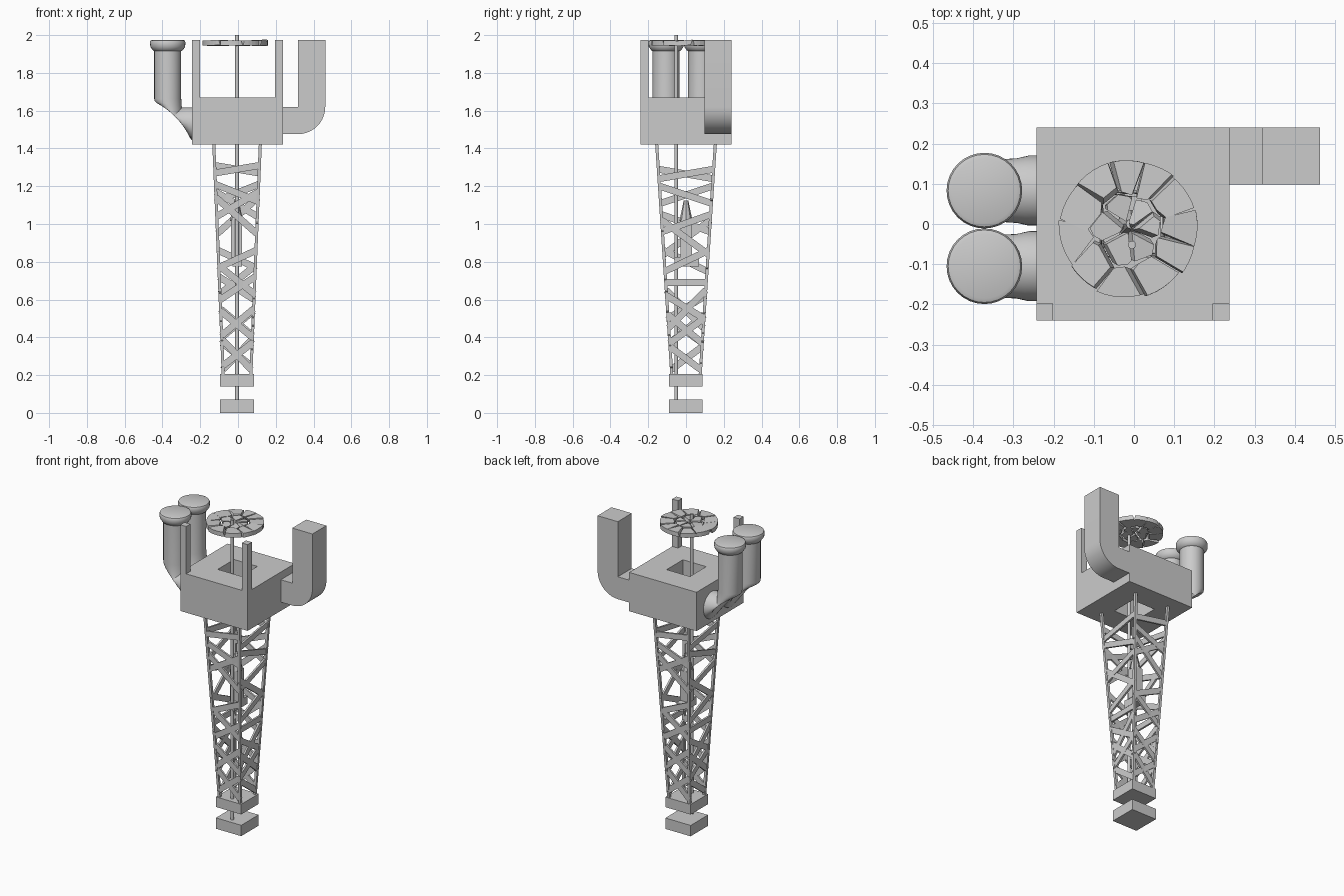
import bpy, bmesh, math, random
from mathutils import Vector, Matrix

cube = bpy.data.objects.get("Cube")
if cube:
    bpy.data.objects.remove(cube)

grey = bpy.data.materials.new("plain grey")
grey.use_nodes = True
grey.diffuse_color = (0.6, 0.6, 0.6, 1)
grey.node_tree.nodes["Principled BSDF"].inputs["Base Color"].default_value = (0.6, 0.6, 0.6, 1)


def finish(bm, name, smooth=False):
    bmesh.ops.recalc_face_normals(bm, faces=bm.faces)
    me = bpy.data.meshes.new(name)
    bm.to_mesh(me)
    bm.free()
    ob = bpy.data.objects.new(name, me)
    bpy.context.collection.objects.link(ob)
    me.materials.append(grey)
    if smooth:
        bpy.ops.object.select_all(action='DESELECT')
        ob.select_set(True)
        bpy.context.view_layer.objects.active = ob
        bpy.ops.object.shade_smooth_by_angle(angle=math.radians(35))
    return ob


def add_box(bm, lo, hi):
    lo, hi = Vector(lo), Vector(hi)
    m = Matrix.Translation((lo + hi) / 2) @ Matrix.Diagonal((*(hi - lo), 1))
    bmesh.ops.create_cube(bm, size=1, matrix=m)


def box(name, lo, hi):
    bm = bmesh.new()
    add_box(bm, lo, hi)
    return finish(bm, name)


def add_beam(bm, a, b, normal, width, thick):
    """Flat bar from a to b whose broad side faces the normal."""
    a, b = Vector(a), Vector(b)
    d = (b - a).normalized()
    n = (Vector(normal) - d * d.dot(Vector(normal))).normalized()
    s = n.cross(d)
    rot = Matrix((s, n, d)).transposed().to_4x4()
    m = Matrix.Translation((a + b) / 2) @ rot @ Matrix.Diagonal((width, thick, (b - a).length, 1))
    bmesh.ops.create_cube(bm, size=1, matrix=m)


def sweep(bm, rings, n=32):
    """Skin circles given as (centre, tilt about y, radius) and cap the ends."""
    loops = []
    for c, tilt, r in rings:
        u = Vector((math.cos(tilt), 0, -math.sin(tilt)))
        v = Vector((0, 1, 0))
        loops.append([bm.verts.new(Vector(c) + r * (u * math.cos(t) + v * math.sin(t)))
                      for t in (2 * math.pi * i / n for i in range(n))])
    for p, q in zip(loops, loops[1:]):
        for i in range(n):
            bm.faces.new((p[i], p[(i + 1) % n], q[(i + 1) % n], q[i]))
    bm.faces.new(loops[0])
    bm.faces.new(loops[-1])


CX = -0.003

# Footing blocks
box("lower_base_block", (-0.094, -0.09, 0), (0.086, 0.087, 0.07))
box("upper_base_block", (-0.094, -0.09, 0.14), (0.086, 0.087, 0.205))

# Top housing: square frame with a shaft through the middle
bm = bmesh.new()
corner = [(-1, -1), (1, -1), (1, 1), (-1, 1)]
grid = [[[bm.verts.new((CX + x * h, y * h, z)) for x, y in corner]
         for z in (1.42, 1.67)] for h in (0.24, 0.083)]
(ob_, ot), (ib, it) = grid
for i in range(4):
    j = (i + 1) % 4
    for a, b in ((ob_, ot), (ot, it), (it, ib), (ib, ob_)):
        bm.faces.new((a[i], a[j], b[j], b[i]))
finish(bm, "top_housing")

# Front corner posts
for side, name in ((-1, "right_post"), (1, "left_post")):
    xs = sorted((CX + side * 0.24, CX + side * 0.198))
    box(name, (xs[0], -0.24, 1.66), (xs[1], -0.198, 1.975))

# Square duct with a rounded outer elbow
arc = [(0.318 + 0.144 * math.sin(t), 1.62 - 0.144 * math.cos(t))
       for t in (math.pi / 2 * i / 10 for i in range(11))]
profile = [(0.23, 1.476)] + arc + [(0.462, 1.975), (0.318, 1.975), (0.318, 1.62), (0.23, 1.62)]
bm = bmesh.new()
face = bm.faces.new([bm.verts.new((x, 0.098, z)) for x, z in profile])
new = bmesh.ops.extrude_face_region(bm, geom=[face])["geom"]
bmesh.ops.translate(bm, vec=(0, 0.142, 0), verts=[v for v in new if isinstance(v, bmesh.types.BMVert)])
finish(bm, "square_duct", True)

# Round pipes: flared inlet, elbow, riser and domed cap
for name, y in (("back_pipe", 0.083), ("front_pipe", -0.105)):
    bm = bmesh.new()
    rings = [((-0.235, y, 1.53), math.pi / 2, 0.087), ((-0.262, y, 1.532), 1.4, 0.087)]
    for i in range(2, 9):
        t = math.pi / 2 * i / 8
        rings.append(((-0.24 - 0.132 * math.sin(t), y, 1.662 - 0.132 * math.cos(t)),
                      math.pi / 2 - t, 0.0715 + 0.012 * (1 - i / 8)))
    rings += [((-0.372, y, z), 0, r) for z, r in
              ((1.915, 0.0715), (1.918, 0.078), (1.938, 0.092), (1.962, 0.094), (1.971, 0.09), (1.975, 0.08))]
    sweep(bm, rings)
    finish(bm, name, True)


# Tapering lattice tower
def leg(sx, sy, z):
    t = (z - 0.2) / 1.22
    return Vector((-0.005 + sx * (0.073 + 0.05 * t), sy * (0.075 + 0.08 * t), z))


bm = bmesh.new()
for sx, sy in corner:
    add_beam(bm, leg(sx, sy, 0.2), leg(sx, sy, 1.425), (0, 1, 0), 0.016, 0.016)
finish(bm, "tower_legs")

# Heights of each brace at its two ends
wide = [(1.27, 1.31), (1.21, 1.12), (1.04, 1.17), (1.14, 0.95), (0.77, 0.86), (0.78, 0.63),
        (0.60, 0.72), (0.54, 0.40), (0.41, 0.55), (0.39, 0.23), (0.25, 0.37)]
side = [(1.24, 1.29), (1.20, 1.11), (0.96, 1.05), (1.02, 0.84), (0.75, 0.86), (0.69, 0.69),
        (0.62, 0.50), (0.45, 0.65), (0.52, 0.37), (0.37, 0.50), (0.35, 0.23)]
faces = {"front_braces": (wide, (-1, -1), (1, -1), (0, -1, 0)),
         "back_braces": (wide, (1, 1), (-1, 1), (0, 1, 0)),
         "left_braces": (side, (1, -1), (1, 1), (1, 0, 0)),
         "right_braces": (side, (-1, 1), (-1, -1), (-1, 0, 0))}
for name, (levels, a, b, n) in faces.items():
    bm = bmesh.new()
    for za, zb in levels:
        add_beam(bm, leg(*a, za), leg(*b, zb), n, 0.036, 0.012)
    finish(bm, name)

# Central rod
bm = bmesh.new()
sweep(bm, [((-0.005, -0.052, 0.05), 0, 0.01), ((-0.005, -0.052, 2.0), 0, 0.01)], 16)
finish(bm, "central_rod", True)

# Carriage hanging on the rod
box("carriage_arm", (-0.03, -0.062, 0.775), (0.02, 0.07, 0.825))
box("carriage_body", (-0.037, -0.03, 0.82), (0.022, 0.032, 1.02))
bm = bmesh.new()
bmesh.ops.create_cone(bm, cap_ends=True, segments=8, radius1=0.035, radius2=0.012, depth=0.11,
                      matrix=Matrix.Translation((-0.008, 0, 1.07)))
finish(bm, "carriage_tip")

# Shattered disc: a cylinder cut into loose cells around seeded points
random.seed(7)
centre = Vector((-0.013, -0.012, 1.958))
points = []
for count, radius in ((11, 0.135), (6, 0.05)):
    for i in range(count):
        t = 2 * math.pi * (i + random.uniform(-0.3, 0.3)) / count
        points.append(Vector((math.cos(t), math.sin(t), 0)) * radius * random.uniform(0.85, 1.12))
shards = bmesh.new()
for k, p in enumerate(points):
    bm = bmesh.new()
    bmesh.ops.create_cone(bm, cap_ends=True, segments=48, radius1=0.171, radius2=0.171, depth=0.028)
    for q in points:
        if q is not p:
            slope = Vector((0, 0, random.uniform(-0.5, 0.5)))
            cut = bmesh.ops.bisect_plane(bm, geom=bm.verts[:] + bm.edges[:] + bm.faces[:],
                                         plane_co=(p + q) / 2 - (q - p).normalized() * 0.002,
                                         plane_no=(q - p).normalized() + slope, clear_outer=True)
            edges = [e for e in cut["geom_cut"] if isinstance(e, bmesh.types.BMEdge)]
            if edges:
                bmesh.ops.contextual_create(bm, geom=edges)
    # Inner pieces are smaller and looser
    inner = k >= 11
    tilt = Matrix.Rotation(random.uniform(-0.08, 0.08) * (2 if inner else 1), 4, 'X')
    spin = Matrix.Rotation(random.uniform(-0.1, 0.1), 4, 'Z')
    size = Matrix.Scale(0.85 if inner else 0.98, 4)
    bm.transform(Matrix.Translation(centre + p) @ tilt @ spin @ size @ Matrix.Translation(-p))
    piece = bpy.data.meshes.new("shard")
    bm.to_mesh(piece)
    bm.free()
    shards.from_mesh(piece)
    bpy.data.meshes.remove(piece)
finish(shards, "shattered_disc")
